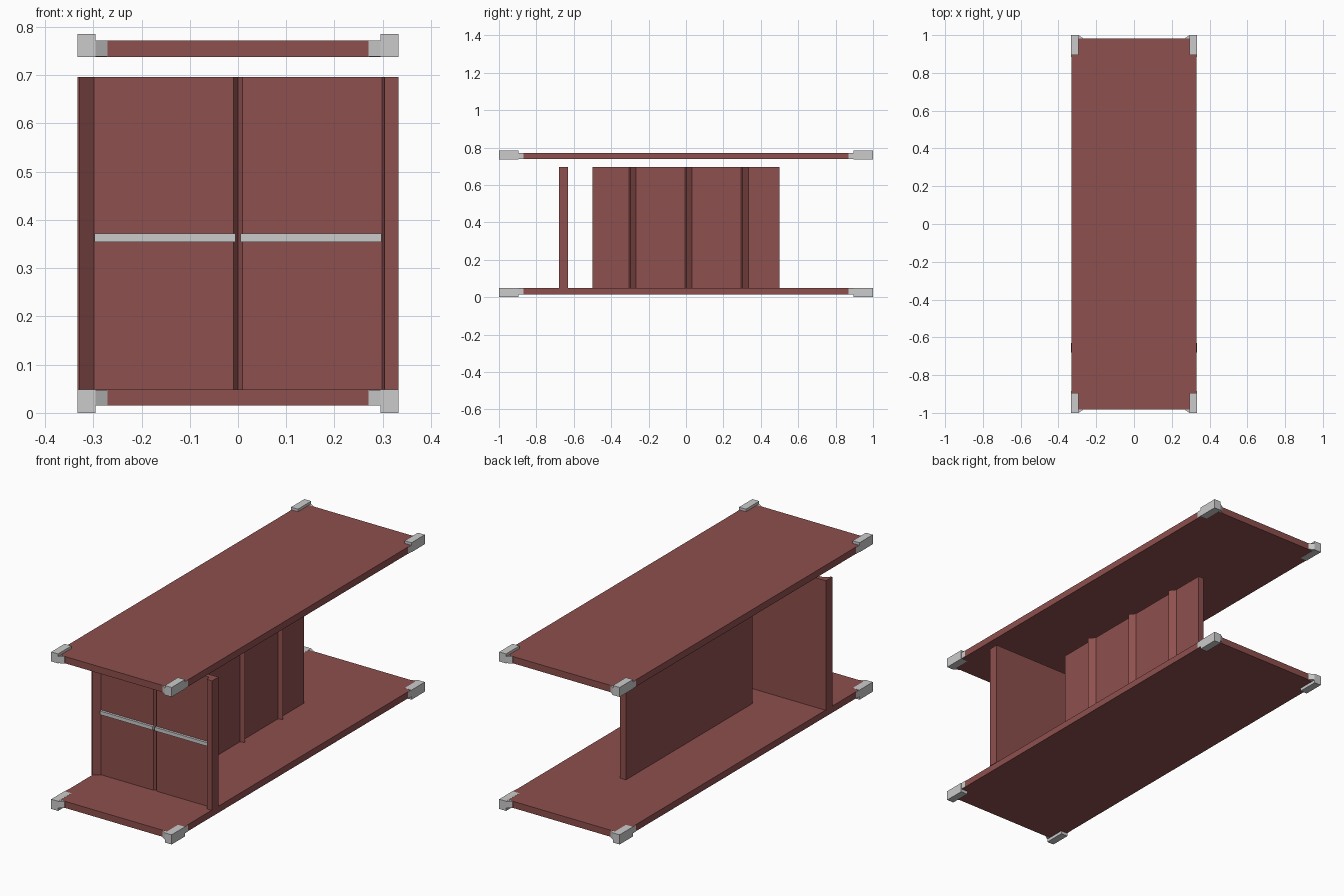
import bpy, bmesh

if "Cube" in bpy.data.objects:
    bpy.data.objects.remove(bpy.data.objects["Cube"])

red = bpy.data.materials.new("red_paint")
red.diffuse_color = (0.27, 0.08, 0.075, 1)
red.use_nodes = True
red.node_tree.nodes["Principled BSDF"].inputs["Base Color"].default_value = red.diffuse_color


def prism(name, pts, z0, z1, mat=None):
    """Extrude a plan outline (x, y) from z0 to z1."""
    bm = bmesh.new()
    f = bm.faces.new([bm.verts.new((x, y, z0)) for x, y in pts])
    r = bmesh.ops.extrude_face_region(bm, geom=[f])
    verts = [g for g in r["geom"] if isinstance(g, bmesh.types.BMVert)]
    bmesh.ops.translate(bm, verts=verts, vec=(0, 0, z1 - z0))
    bmesh.ops.recalc_face_normals(bm, faces=bm.faces)
    me = bpy.data.meshes.new(name)
    bm.to_mesh(me)
    bm.free()
    ob = bpy.data.objects.new(name, me)
    bpy.context.collection.objects.link(ob)
    if mat:
        me.materials.append(mat)
    return ob


def rect(x0, x1, y0, y1):
    return [(x0, y0), (x1, y0), (x1, y1), (x0, y1)]


# Floor and roof plates with their corner castings
corner = rect(.295, .333, .895, 1.0)
gusset = [(.333, .99), (.295, 1.0), (.27, .984), (.27, .95), (.30, .87), (.3315, .87), (.333, .9)]
for level, plate, block in (("floor", (.015, .048), (0, .0485)),
                            ("roof", (.738, .772), (.7375, .785))):
    prism(level + "_plate", rect(-.33, .33, -.982, .982), *plate, red)
    for sx, tx in ((-1, "left"), (1, "right")):
        for sy, ty in ((-1, "front"), (1, "back")):
            tag = f"{level}_{ty}_{tx}"
            prism(tag + "_corner_block", [(sx * x, sy * y) for x, y in corner], *block)
            prism(tag + "_gusset", [(sx * x, sy * y) for x, y in gusset],
                  plate[0] + .0005, plate[1] - .0005)

# Door wall: angled side posts, recessed panels, V groove in the middle
front, recess, back = -.68, -.655, -.63
wall = [(-.333, back), (-.333, front), (-.328, front), (-.298, recess), (-.009, recess),
        (0, recess + .013), (.009, recess), (.298, recess), (.304, front),
        (.333, front), (.333, back)]
prism("door_wall", wall, .047, .696, red)

# Grey lock bars across each door
for s, tag in ((-1, "left"), (1, "right")):
    prism("lock_bar_" + tag, [(s * x, y) for x, y in rect(.005, .297, recess - .012, recess + .003)],
          .354, .372)

# Side wall standing on the centre line, with three ribs on the right face
outline = [(-.018, .5), (-.018, -.5), (.014, -.5)]
for y in (-.305, -.005, .295):
    outline += [(.014, y), (.038, y + .008), (.014, y + .038)]
outline.append((.014, .5))
prism("ribbed_side_wall", outline, .047, .696, red)
